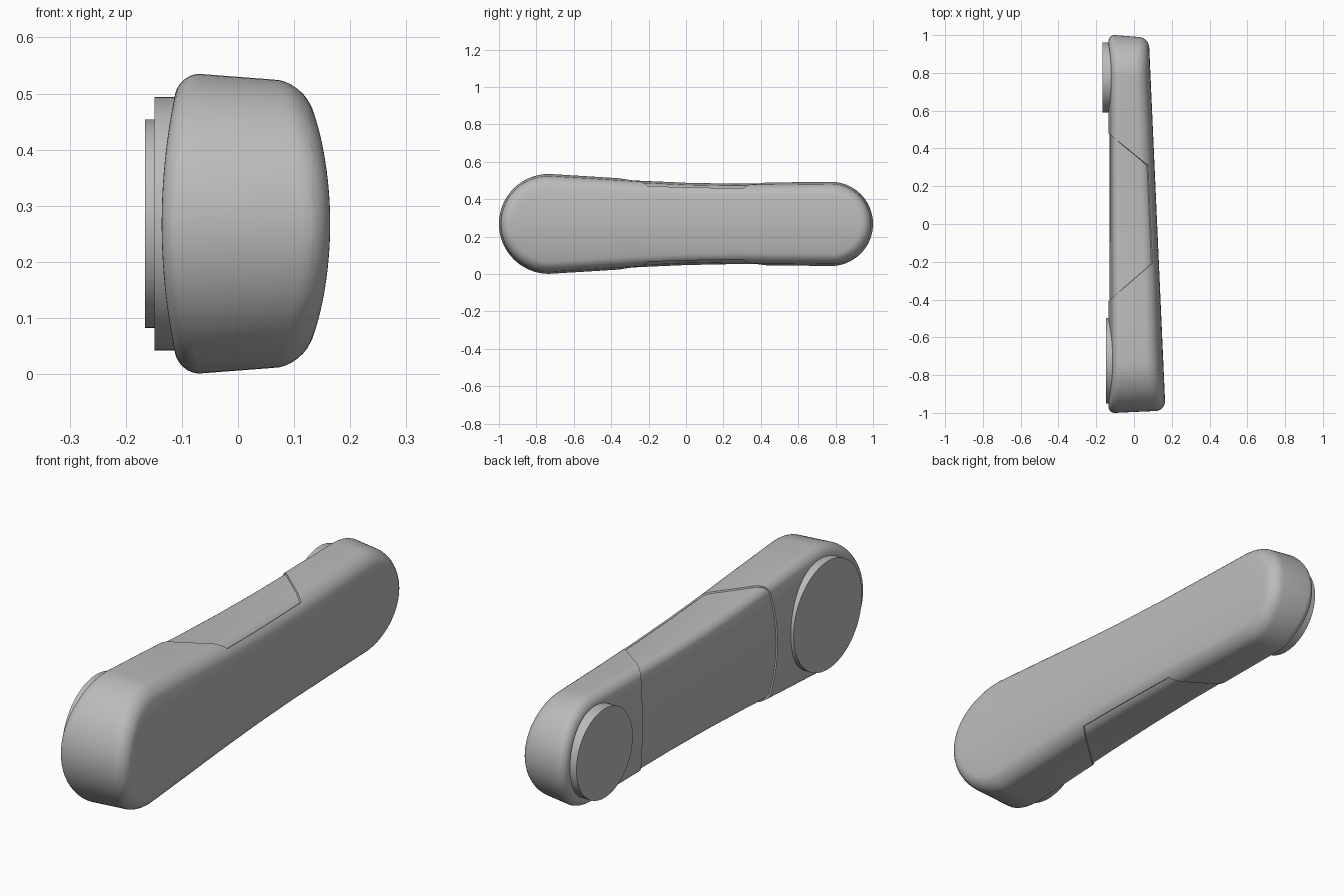
import bpy, bmesh
from math import sin, cos, pi
from mathutils import Vector

if "Cube" in bpy.data.objects:
    bpy.data.objects.remove(bpy.data.objects["Cube"])

grey = bpy.data.materials.new("plain grey")
grey.use_nodes = True
colour = (0.5, 0.5, 0.5, 1)
grey.diffuse_color = colour
grey.node_tree.nodes["Principled BSDF"].inputs["Base Color"].default_value = colour

MID_Z = 0.268
BIG_Y, SMALL_Y = -0.733, 0.775
WAIST = [(BIG_Y, 0.267), (-0.5, 0.253), (-0.25, 0.237), (0, 0.226),
         (0.25, 0.221), (0.5, 0.222), (SMALL_Y, 0.225)]


def outline():
    """Loop of (spine y, radius, direction y, direction z) around the arm."""
    loop = [(y, r, 0, 1) for y, r in WAIST]
    arc = [pi * i / 32 for i in range(1, 32)]
    loop += [(SMALL_Y, WAIST[-1][1], sin(a), cos(a)) for a in arc]
    loop += [(y, r, 0, -1) for y, r in reversed(WAIST)]
    loop += [(BIG_Y, WAIST[0][1], -sin(a), -cos(a)) for a in arc]
    return loop


def side_rings(fillet, draft):
    """Rings (inner fraction, inset, depth) from the face centre to the rim."""
    rings = [(i / 6, fillet + draft, 0) for i in range(7)]
    for i in range(1, 9):
        a = pi / 2 * i / 8
        rings.append((1, draft + fillet * (1 - sin(a)), fillet * (1 - cos(a))))
    return rings


def left_face(y, w):
    return -0.136 + 0.45 * w * w


def right_face(y, w):
    return 0.1225 - 0.0447 * y - 0.58 * w * w


def finish(bm, name, angle=0.5):
    bmesh.ops.recalc_face_normals(bm, faces=bm.faces)
    mesh = bpy.data.meshes.new(name)
    bm.to_mesh(mesh)
    bm.free()
    mesh.materials.append(grey)
    obj = bpy.data.objects.new(name, mesh)
    bpy.context.collection.objects.link(obj)
    bpy.ops.object.select_all(action='DESELECT')
    obj.select_set(True)
    bpy.context.view_layer.objects.active = obj
    bpy.ops.object.shade_smooth_by_angle(angle=angle)
    return obj


# Arm body: tapered pill with bulged faces and rounded rims
bm = bmesh.new()
rings = [(left_face, 1, r) for r in side_rings(0.035, 0)]
rings += [(right_face, -1, r) for r in reversed(side_rings(0.055, 0.01))]
grid = []
for face, sign, (fraction, inset, depth) in rings:
    row = []
    for y0, radius, dy, dz in outline():
        reach = (radius - inset) * fraction
        y, w = y0 + reach * dy, reach * dz
        row.append(bm.verts.new((face(y, w) + sign * depth, y, MID_Z + w)))
    grid.append(row)
for a, b in zip(grid, grid[1:]):
    for i in range(len(a)):
        j = (i + 1) % len(a)
        bm.faces.new((a[i], a[j], b[j], b[i]))
bmesh.ops.remove_doubles(bm, verts=bm.verts, dist=0.0001)
bmesh.ops.recalc_face_normals(bm, faces=bm.faces)

# Shallow recessed sleeve around the waist, open towards the left-hand face
limits = [(Vector((-0.135, -0.41, 0)), Vector((-0.2, 0.23, 0)).normalized()),
          (Vector((-0.135, 0.48, 0)), Vector((-0.17, -0.21, 0)).normalized()),
          (Vector((0.088, 0, 0)), Vector((-1, -0.0447, 0)).normalized())]
for point, normal in limits:
    bmesh.ops.bisect_plane(bm, geom=bm.verts[:] + bm.edges[:] + bm.faces[:],
                           plane_co=point, plane_no=normal, dist=0.0001)
sleeve = [f for f in bm.faces
          if all((f.calc_center_median() - p).dot(n) > 0 for p, n in limits)]
bmesh.ops.inset_region(bm, faces=sleeve, thickness=0.002, depth=-0.006,
                       use_even_offset=True)
finish(bm, "arm_body")

# Round bosses on the flat side
for name, y, radius, outer in (("large_boss", -0.724, 0.226, -0.149),
                               ("small_boss", 0.775, 0.186, -0.166)):
    bm = bmesh.new()
    bmesh.ops.create_cone(bm, cap_ends=True, segments=64, radius1=radius,
                          radius2=radius, depth=1)
    for v in bm.verts:
        x, vy, z = v.co
        v.co = (outer if z < 0 else -0.07, y + vy, MID_Z + x)
    finish(bm, name)
